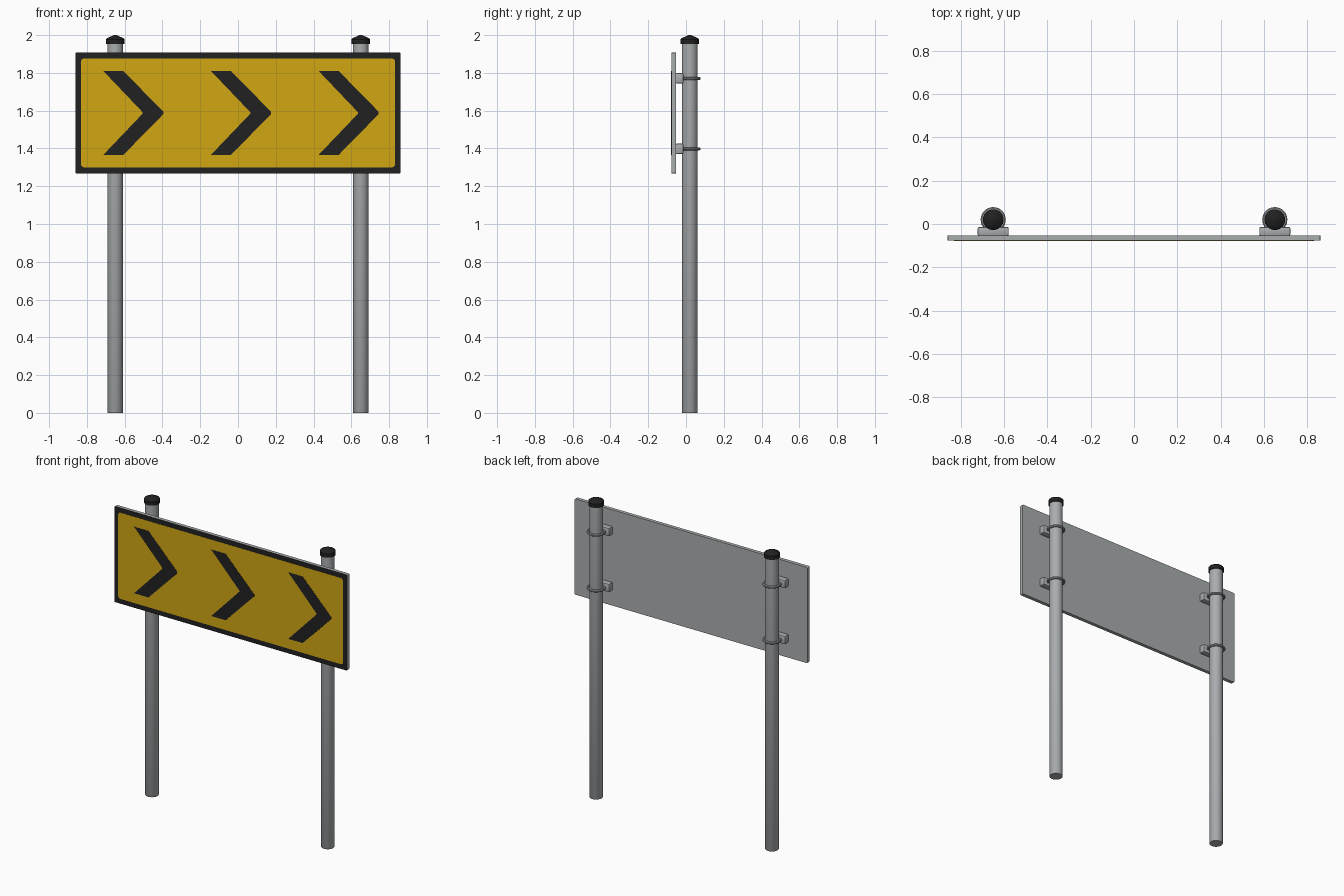
import bpy, bmesh, math

if "Cube" in bpy.data.objects:
    bpy.data.objects.remove(bpy.data.objects["Cube"])


def material(name, r, g, b):
    m = bpy.data.materials.new(name)
    m.diffuse_color = (r, g, b, 1)
    m.use_nodes = True
    m.node_tree.nodes["Principled BSDF"].inputs["Base Color"].default_value = m.diffuse_color
    return m


STEEL = material("galvanised steel", 0.40, 0.42, 0.43)
BLACK = material("black", 0.015, 0.015, 0.016)
YELLOW = material("warning yellow", 0.64, 0.39, 0.007)
POST_Y = 0.02
ZC = 1.588


def finish(name, bm, *mats, smooth=False):
    bmesh.ops.recalc_face_normals(bm, faces=bm.faces)
    me = bpy.data.meshes.new(name)
    bm.to_mesh(me)
    bm.free()
    ob = bpy.data.objects.new(name, me)
    bpy.context.collection.objects.link(ob)
    for m in mats:
        me.materials.append(m)
    if smooth:
        bpy.context.view_layer.objects.active = ob
        ob.select_set(True)
        bpy.ops.object.shade_smooth_by_angle(angle=math.radians(35))
        ob.select_set(False)
    return ob


def plate(name, outline, y_front, y_back, *mats):
    """Extrude an x-z outline along y."""
    bm = bmesh.new()
    f = bm.faces.new([bm.verts.new((x, y_front, z)) for x, z in outline])
    r = bmesh.ops.extrude_face_region(bm, geom=[f])
    for v in r["geom"]:
        if isinstance(v, bmesh.types.BMVert):
            v.co.y = y_back
    return finish(name, bm, *mats)


def rounded(hw, hh, r, n=4):
    pts = []
    for k, (sx, sz) in enumerate([(1, 1), (-1, 1), (-1, -1), (1, -1)]):
        for i in range(n + 1):
            a = math.pi / 2 * (k + i / n)
            pts.append((sx * (hw - r) + r * math.cos(a),
                        ZC + sz * (hh - r) + r * math.sin(a)))
    return pts


def lathe(name, profile, x, mat, n=32):
    """Revolve (radius, z) points around a post axis."""
    bm = bmesh.new()
    rings = [[bm.verts.new((x + r * math.cos(2 * math.pi * i / n),
                            POST_Y + r * math.sin(2 * math.pi * i / n), z))
              for i in range(n)] for r, z in profile]
    for a, b in zip(rings, rings[1:]):
        for i in range(n):
            j = (i + 1) % n
            bm.faces.new((a[i], a[j], b[j], b[i]))
    bm.faces.new(rings[0])
    bm.faces.new(rings[-1])
    return finish(name, bm, mat, smooth=True)


# Sign panel: steel with a black front face
panel = plate("sign_panel", rounded(0.86, 0.32, 0.006), -0.077, -0.053, STEEL, BLACK)
for p in panel.data.polygons:
    if p.normal.y < -0.9:
        p.material_index = 1

# Yellow field inside the black border
plate("yellow_field", rounded(0.831, 0.288, 0.016), -0.078, -0.0765, YELLOW)

# Three chevrons pointing right
for i in range(3):
    x = -0.713 + 0.57 * i
    outline = [(x, ZC + 0.222), (x + 0.106, ZC + 0.222), (x + 0.318, ZC + 0.006),
               (x + 0.318, ZC - 0.006), (x + 0.106, ZC - 0.222), (x, ZC - 0.222),
               (x + 0.208, ZC - 0.004), (x + 0.208, ZC + 0.004)]
    plate(f"chevron_{i + 1}", outline, -0.079, -0.0775, BLACK)

for side, x in (("left", -0.65), ("right", 0.65)):
    # Post and its conical cap
    lathe(f"{side}_post", [(0.040, 0), (0.042, 0.003), (0.042, 1.965)], x, STEEL)
    lathe(f"{side}_post_cap", [(0.048, 1.952), (0.048, 1.978), (0.044, 1.983),
                               (0.008, 2.0)], x, BLACK)
    for level, z in (("lower", 1.398), ("upper", 1.771)):
        # Clamp block between post and panel
        bm = bmesh.new()
        bmesh.ops.create_cube(bm, size=1)
        for v in bm.verts:
            v.co = (x + v.co.x * 0.143, -0.034 + v.co.y * 0.041, z + v.co.z * 0.055)
        bmesh.ops.bevel(bm, geom=list(bm.edges), offset=0.007, segments=2,
                        profile=0.5, affect="EDGES")
        finish(f"{side}_{level}_clamp_block", bm, STEEL, smooth=True)
        # Round clamp band
        bpy.ops.mesh.primitive_torus_add(major_radius=0.050, minor_radius=0.008,
                                         major_segments=32, minor_segments=10,
                                         location=(x, POST_Y, z))
        band = bpy.context.object
        band.name = f"{side}_{level}_clamp_band"
        band.data.materials.append(STEEL)
        bpy.ops.object.shade_smooth_by_angle()
        band.select_set(False)
